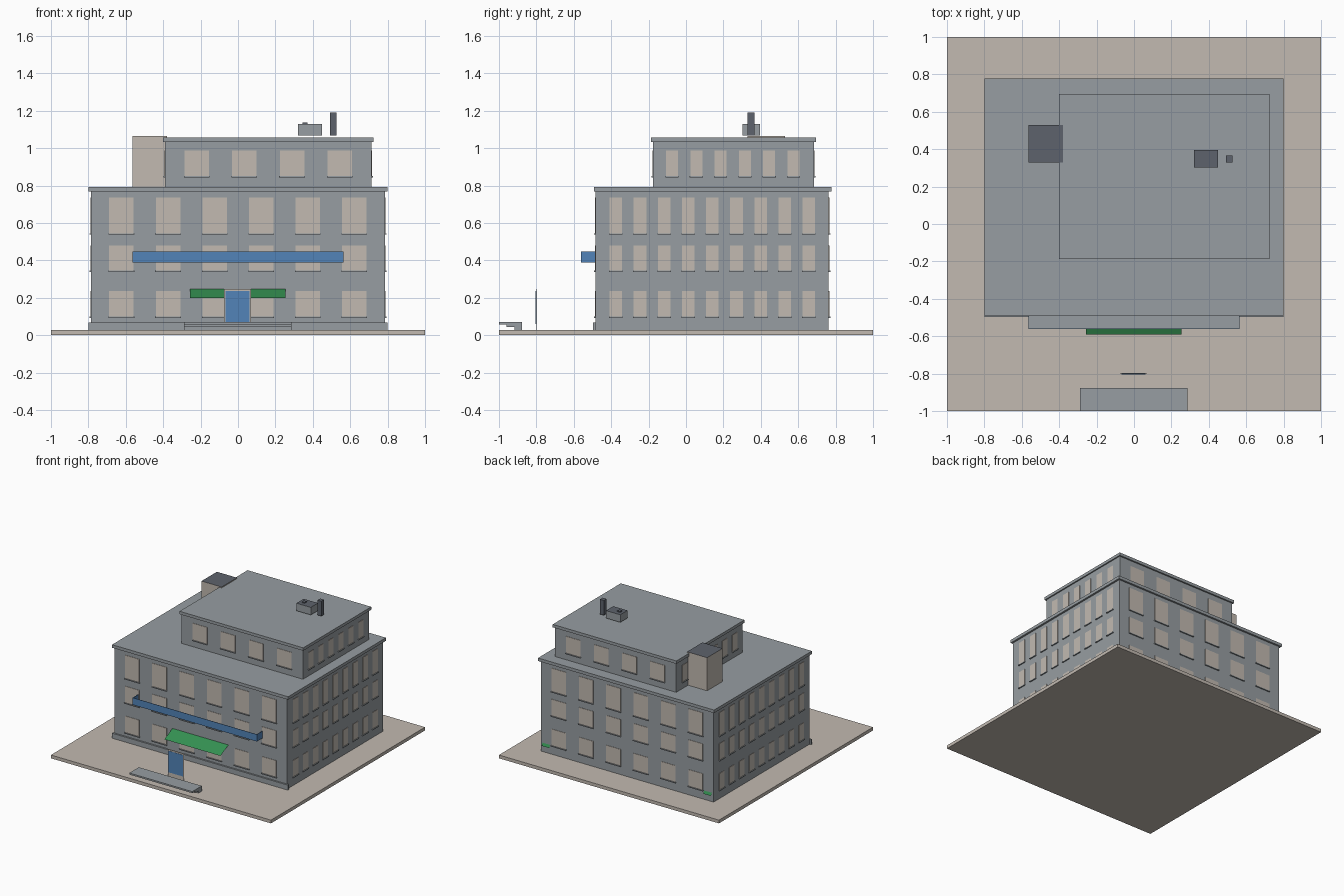
import bpy, bmesh

cube = bpy.data.objects.get("Cube")
if cube:
    bpy.data.objects.remove(cube, do_unlink=True)


def material(name, rgb):
    m = bpy.data.materials.new(name)
    m.use_nodes = True
    m.diffuse_color = (*rgb, 1)
    bsdf = next(n for n in m.node_tree.nodes if n.type == 'BSDF_PRINCIPLED')
    bsdf.inputs["Base Color"].default_value = (*rgb, 1)
    return m


GREY = material("wall grey", (0.31, 0.34, 0.36))
BEIGE = material("warm beige", (0.54, 0.49, 0.44))
DARK = material("dark slate", (0.11, 0.123, 0.15))
BLUE = material("blue", (0.085, 0.23, 0.48))
GREEN = material("green", (0.035, 0.28, 0.085))


def finish(bm, name, *mats):
    mesh = bpy.data.meshes.new(name)
    bm.to_mesh(mesh)
    bm.free()
    for m in mats:
        mesh.materials.append(m)
    obj = bpy.data.objects.new(name, mesh)
    bpy.context.scene.collection.objects.link(obj)
    return obj


def add_box(bm, x, y, z):
    """Add a box given as (low, high) ranges."""
    verts = bmesh.ops.create_cube(bm, size=1)["verts"]
    for v in verts:
        v.co = [r[0] if c < 0 else r[1] for r, c in zip((x, y, z), v.co)]


def box(name, x, y, z, mat, top=None):
    bm = bmesh.new()
    add_box(bm, x, y, z)
    if top:
        bm.normal_update()
        for f in bm.faces:
            f.material_index = int(f.normal.z > 0.5)
    return finish(bm, name, mat, *([top] if top else []))


def sheet(name, x, wall, lip, mat):
    """Sloping awning from the (y, z) wall line to the (y, z) lip line."""
    bm = bmesh.new()
    pts = [(x[0], *lip), (x[1], *lip), (x[1], *wall), (x[0], *wall)]
    bm.faces.new([bm.verts.new(p) for p in pts])
    return finish(bm, name, mat)


def windows(name, xs, ys, x_cols, y_cols, rows, w_front, w_side):
    """Window panes and sills on all four walls of a storey block."""
    panes, sills = bmesh.new(), bmesh.new()

    def wall(cols, width, plane, sign, along_x):
        for c in cols:
            for z0, z1 in rows:
                for bm, half, out, z in ((panes, width / 2, 0.003, (z0, z1)),
                                         (sills, width / 2 + 0.003, 0.009, (z0 - 0.007, z0))):
                    along = (c - half, c + half)
                    across = sorted((plane - sign * 0.003, plane + sign * out))
                    if along_x:
                        add_box(bm, along, across, z)
                    else:
                        add_box(bm, across, along, z)

    for i, sign in enumerate((-1, 1)):
        wall(x_cols, w_front, ys[i], sign, True)
        wall(y_cols, w_side, xs[i], sign, False)
    finish(panes, name + "_windows", BEIGE)
    finish(sills, name + "_sills", GREY)


# Ground and building masses
box("ground", (-1, 1), (-1, 1), (0, 0.027), BEIGE)
main_x, main_y = (-0.785, 0.785), (-0.483, 0.763)
upper_x, upper_y = (-0.39, 0.714), (-0.176, 0.684)
box("main_block", main_x, main_y, (0.027, 0.77), GREY)
box("main_roof", (-0.8, 0.8), (-0.492, 0.778), (0.768, 0.793), GREY)
box("front_plinth", (-0.8, 0.8), (-0.496, -0.48), (0.027, 0.068), GREY)
box("upper_block", upper_x, upper_y, (0.793, 1.036), GREY)
box("upper_roof", (-0.4, 0.724), (-0.187, 0.696), (1.034, 1.058), GREY)

# Windows
windows("main", main_x, main_y,
        [-0.623 + 0.249 * i for i in range(6)],
        [-0.375 + 0.129 * i for i in range(9)],
        [(0.1, 0.235), (0.345, 0.48), (0.545, 0.735)], 0.131, 0.067)
windows("upper", upper_x, upper_y,
        [-0.221 + 0.255 * i for i in range(4)],
        [-0.075 + 0.13 * i for i in range(6)],
        [(0.85, 0.987)], 0.131, 0.064)

# Rooftop parts
box("stair_tower", (-0.563, -0.38), (0.33, 0.53), (0.793, 1.065), BEIGE, DARK)
box("roof_unit", (0.32, 0.45), (0.302, 0.396), (1.068, 1.13), GREY, DARK)
box("roof_unit_cap", (0.345, 0.372), (0.335, 0.362), (1.13, 1.137), DARK)
box("chimney", (0.491, 0.526), (0.33, 0.365), (1.068, 1.19), DARK)

# Balcony with thin railing panels
box("balcony_floor", (-0.563, 0.563), (-0.559, -0.48), (0.39, 0.396), GREY)
rail = bmesh.new()
add_box(rail, (-0.565, 0.565), (-0.562, -0.559), (0.389, 0.447))
for s in (-1, 1):
    add_box(rail, sorted((s * 0.562, s * 0.565)), (-0.562, -0.483), (0.389, 0.447))
finish(rail, "balcony_railing", BLUE)

# Awnings
sheet("front_awning", (-0.256, 0.253), (-0.485, 0.248), (-0.59, 0.198), GREEN)
for side, s in (("left", 1), ("right", -1)):
    sheet("back_awning_" + side, (s * 0.77, s * 0.7), (0.764, 0.1), (0.775, 0.078), GREEN)

# Free-standing entrance door
box("door_frame", (-0.075, 0.07), (-0.803, -0.798), (0.027, 0.248), BEIGE)
box("door_panel", (-0.066, 0.062), (-0.805, -0.796), (0.06, 0.236), BLUE)

# Entrance steps, extruded from a stepped profile
profile = [(-1, 0.07), (-1, 0.057), (-0.96, 0.057), (-0.96, 0.045),
           (-0.918, 0.045), (-0.918, 0.027), (-0.877, 0.027), (-0.877, 0.07)]
bm = bmesh.new()
face = bm.faces.new([bm.verts.new((-0.288, y, z)) for y, z in profile])
ext = bmesh.ops.extrude_face_region(bm, geom=[face])["geom"]
bmesh.ops.translate(bm, vec=(0.573, 0, 0),
                    verts=[g for g in ext if isinstance(g, bmesh.types.BMVert)])
bmesh.ops.recalc_face_normals(bm, faces=bm.faces)
finish(bm, "entrance_steps", GREY)
